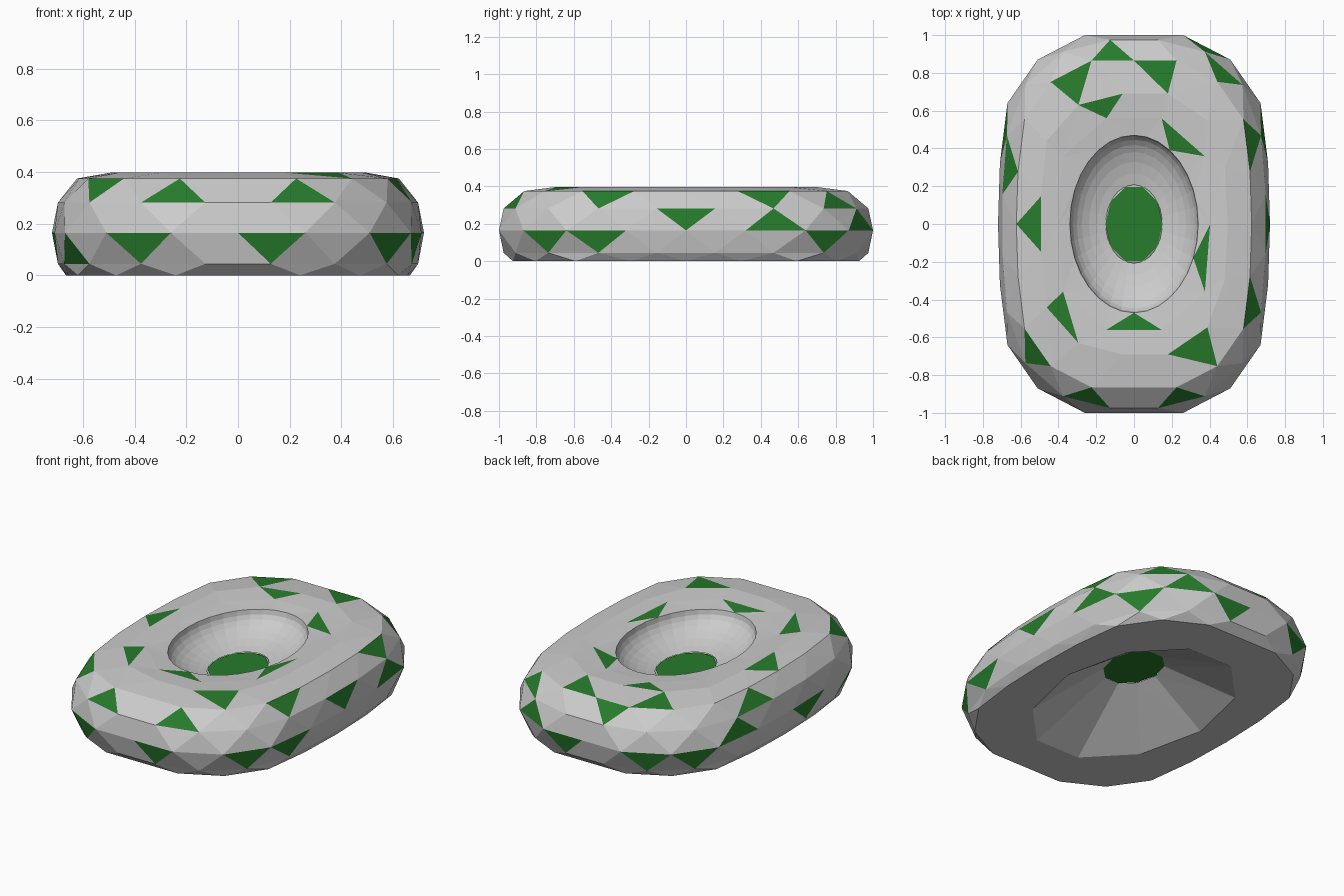
import bpy, bmesh, math
from mathutils import Vector

if "Cube" in bpy.data.objects:
    bpy.data.objects.remove(bpy.data.objects["Cube"])

# Quarter outline of the stone, one point every 18 degrees
QUARTER = [(.72, 0), (.71, .32), (.67, .64), (.51, .87), (.26, 1), (0, 1)]


def outline(deg):
    d = deg % 360
    fold = d % 180
    fold = 180 - fold if fold > 90 else fold
    f = fold / 18
    i = min(int(f), 4)
    a, b = Vector(QUARTER[i]), Vector(QUARTER[i + 1])
    p = a.lerp(b, f - i)
    return (p.x * (-1 if 90 < d < 270 else 1), p.y * (-1 if d > 180 else 1))


def stone_ring(bm, n, scale, z, phase=0):
    out = []
    for i in range(n):
        t = 360 * i / n + phase
        x, y = outline(t)
        out.append((t, bm.verts.new((x * scale, y * scale, z))))
    return out


def oval_ring(bm, n, rx, ry, z):
    return [(360 * i / n, bm.verts.new((rx * math.cos(math.tau * i / n),
            ry * math.sin(math.tau * i / n), z))) for i in range(n)]


def bridge(bm, a, b):
    # Zip two rings of any vertex counts with triangles
    faces = []
    na, nb, i, j = len(a), len(b), 0, 0
    ang = lambda r, k: r[k % len(r)][0] + 360 * (k // len(r))
    while i < na or j < nb:
        step_a = j >= nb or (i < na and ang(a, i) + ang(a, i + 1) <= ang(b, j) + ang(b, j + 1))
        va, vb = a[i % na][1], b[j % nb][1]
        if step_a:
            i += 1
            faces.append(bm.faces.new((va, a[i % na][1], vb)))
        else:
            j += 1
            faces.append(bm.faces.new((va, b[j % nb][1], vb)))
    return faces


def finish(bm, name, mats):
    me = bpy.data.meshes.new(name)
    bm.to_mesh(me)
    bm.free()
    for m in mats:
        me.materials.append(m)
    ob = bpy.data.objects.new(name, me)
    bpy.context.collection.objects.link(ob)


stone = bpy.data.materials.new("stone")
stone.diffuse_color = (.8, .8, .8, 1)
stone.use_nodes = True
stone.node_tree.nodes["Principled BSDF"].inputs["Base Color"].default_value = stone.diffuse_color
moss = bpy.data.materials.new("moss")
moss.diffuse_color = (.02, .2, .025, 1)
moss.use_nodes = True
moss.node_tree.nodes["Principled BSDF"].inputs["Base Color"].default_value = moss.diffuse_color

# Stone body: hollow underside, faceted sides, top, then the oval bowl
bm = bmesh.new()
rings = [
    oval_ring(bm, 10, .15, .20, .228),
    oval_ring(bm, 10, .48, .69, 0),
    stone_ring(bm, 20, .925, 0),
    stone_ring(bm, 20, .975, .045, 9),
    stone_ring(bm, 20, 1, .165),
    stone_ring(bm, 20, .975, .282, 9),
    stone_ring(bm, 20, .865, .375),
    stone_ring(bm, 15, .69, .398),
    stone_ring(bm, 10, .56, .39),
    oval_ring(bm, 32, .34, .47, .38),
]
for s in (.985, .95, .89, .81, .70, .57, .44):
    rings.append(oval_ring(bm, 32, .34 * s, .47 * s, .38 - .165 * math.sqrt(1 - s * s)))
shell = []
for k in range(len(rings) - 1):
    made = bridge(bm, rings[k], rings[k + 1])
    if 3 <= k <= 8:
        shell += made
bmesh.ops.recalc_face_normals(bm, faces=bm.faces[:])

# Moss patches: the facet nearest each spot is coloured
SPOTS = [
    (-.33, .74, .39), (-.13, .92, .34), (.15, .84, .385), (.46, .83, .32),
    (-.14, .6, .4), (.25, .43, .39), (.38, -.18, .39), (-.03, -.56, .39),
    (-.37, -.47, .4), (.32, -.69, .39), (-.53, 0, .4), (-.52, -.67, .33),
    (-.25, -.91, .31), (.25, -.91, .31), (.62, .43, .34), (.62, -.4, .34),
    (-.65, .3, .31), (-.38, -.92, .125), (.13, -.98, .125), (.6, -.75, .125),
    (-.63, -.6, .09), (.69, -.47, .125), (.7, 0, .24), (.69, .47, .2),
    (.6, .75, .125), (-.69, .47, .2), (-.6, .75, .125), (-.38, .92, .125),
    (.13, .98, .125), (.38, .92, .2), (-.7, -.16, .125)]
for p in SPOTS:
    near = min(shell, key=lambda f: (f.calc_center_median() - Vector(p)).length)
    near.material_index = 1
finish(bm, "stone_basin", [stone, moss])

# Green pool at the bottom of the bowl
bm = bmesh.new()
bm.faces.new([v for _, v in oval_ring(bm, 10, .152, .205, .232)])
finish(bm, "bowl_pool", [moss])
